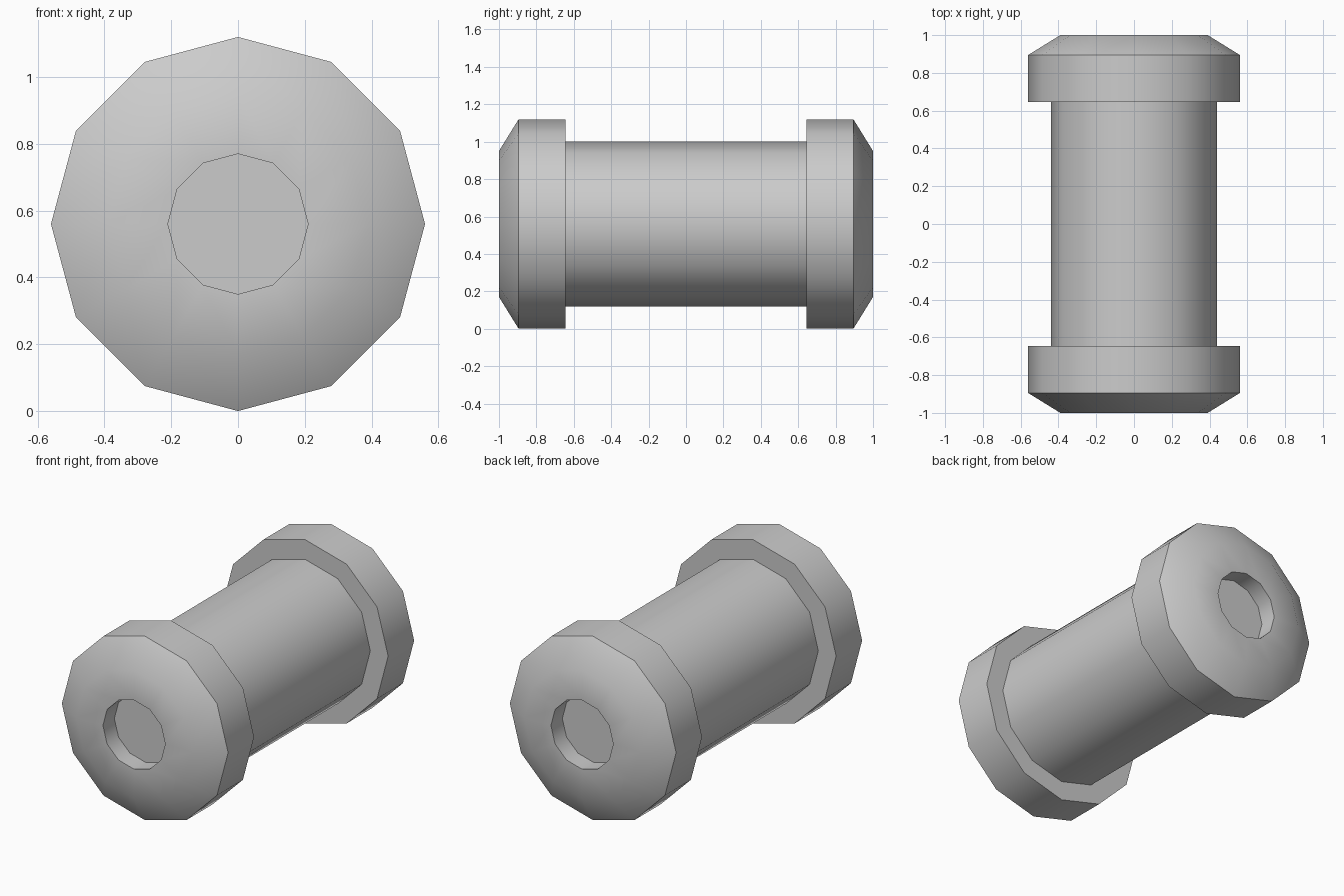
import bpy, bmesh
from math import sin, cos, radians, tau

if "Cube" in bpy.data.objects:
    bpy.data.objects.remove(bpy.data.objects["Cube"])

SIDES = 12
CENTRE_Z = 0.56

# Half profile (y, radius): recess floor, rim, chamfer, flange, shaft
half = [(-0.89, 0.21), (-1.0, 0.21), (-1.0, 0.39), (-0.895, 0.56),
        (-0.645, 0.56), (-0.645, 0.44)]
profile = half + [(-y, r) for y, r in reversed(half)]


def lathe_along_y(name, points):
    bm = bmesh.new()
    rings = [[bm.verts.new((r * cos(tau * i / SIDES), y, CENTRE_Z + r * sin(tau * i / SIDES)))
              for i in range(SIDES)] for y, r in points]
    for a, b in zip(rings, rings[1:]):
        for i in range(SIDES):
            j = (i + 1) % SIDES
            bm.faces.new((a[i], a[j], b[j], b[i]))
    # Flat floors of the end recesses
    bm.faces.new(rings[0])
    bm.faces.new(rings[-1])
    bmesh.ops.recalc_face_normals(bm, faces=bm.faces)
    mesh = bpy.data.meshes.new(name)
    bm.to_mesh(mesh)
    bm.free()
    obj = bpy.data.objects.new(name, mesh)
    bpy.context.collection.objects.link(obj)
    return obj


# Flanged roller, smooth around its sides with crisp flange edges
roller = lathe_along_y("flanged_roller", profile)
bpy.context.view_layer.objects.active = roller
roller.select_set(True)
bpy.ops.object.shade_smooth_by_angle(angle=radians(40))
